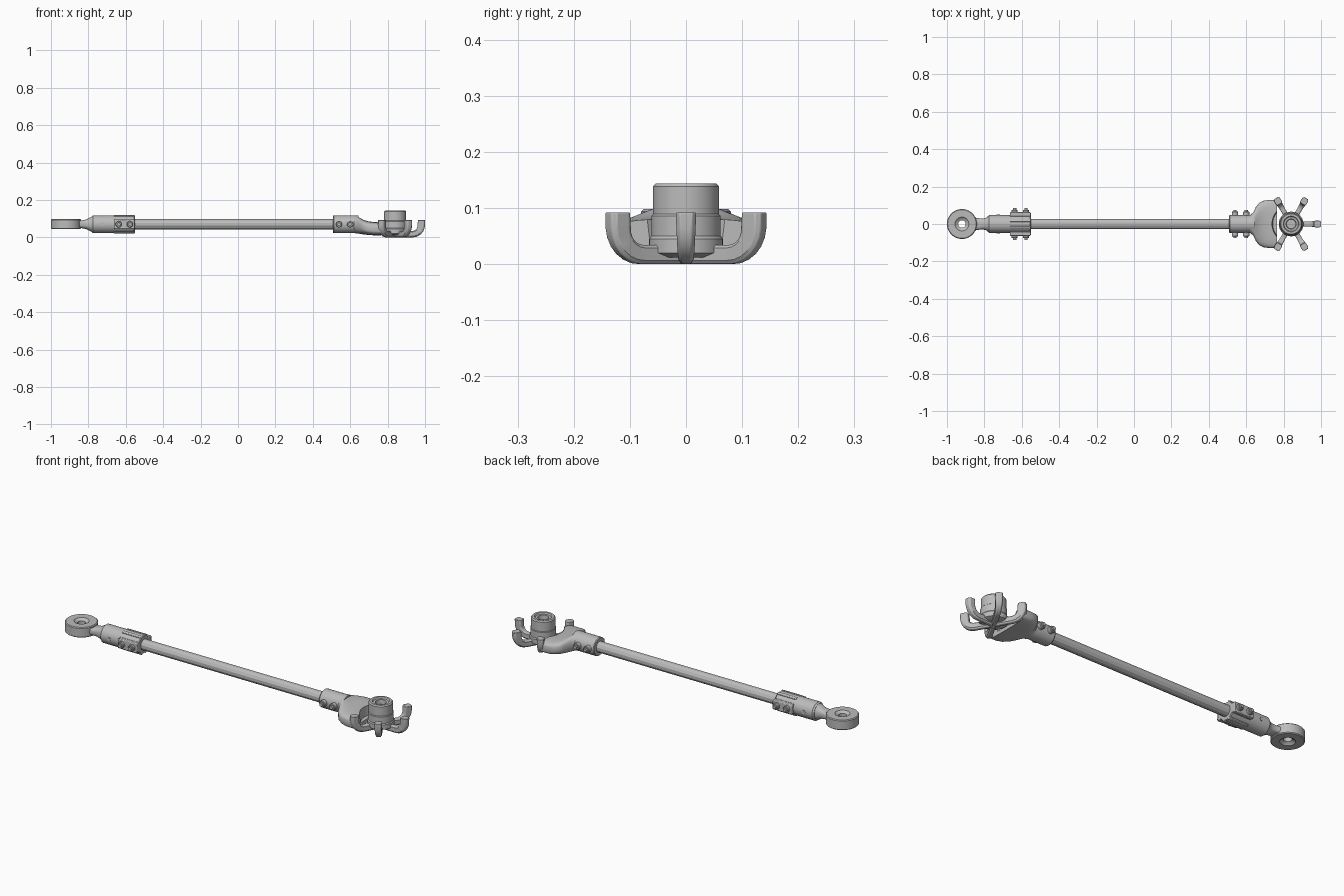
import bpy, bmesh, math
from mathutils import Matrix, Vector

cube = bpy.data.objects.get("Cube")
if cube:
    bpy.data.objects.remove(cube, do_unlink=True)

steel = bpy.data.materials.new("plain_grey")
steel.use_nodes = True
GREY = (0.5, 0.5, 0.5, 1)
steel.diffuse_color = GREY
steel.node_tree.nodes["Principled BSDF"].inputs["Base Color"].default_value = GREY

AXIS = 0.07    # height of the rod axis
HUB = 0.84     # x of the claw hub
ALONG_X = Matrix.Rotation(math.pi / 2, 4, 'Y')


def finish(name, bm, matrix=Matrix(), bevel=0, smooth=True):
    bmesh.ops.recalc_face_normals(bm, faces=bm.faces)
    bm.transform(matrix)
    mesh = bpy.data.meshes.new(name)
    bm.to_mesh(mesh)
    bm.free()
    mesh.materials.append(steel)
    ob = bpy.data.objects.new(name, mesh)
    bpy.context.collection.objects.link(ob)
    bpy.ops.object.select_all(action='DESELECT')
    ob.select_set(True)
    bpy.context.view_layer.objects.active = ob
    if bevel:
        mod = ob.modifiers.new("bevel", 'BEVEL')
        mod.width, mod.segments, mod.limit_method = bevel, 2, 'ANGLE'
        mod.angle_limit = math.radians(40)
    if smooth:
        bpy.ops.object.shade_smooth_by_angle(angle=math.radians(35))
    return ob


def loft(bm, rings, closed=False):
    rings = [[bm.verts.new(p) for p in ring] for ring in rings]
    pairs = list(zip(rings, rings[1:]))
    if closed:
        pairs.append((rings[-1], rings[0]))
    for a, b in pairs:
        for i in range(len(a)):
            j = (i + 1) % len(a)
            bm.faces.new((a[i], a[j], b[j], b[i]))
    if not closed:
        bm.faces.new(rings[0])
        bm.faces.new(rings[-1])


def lathe(name, profile, matrix, sides=40, closed=False, smooth=True):
    """Turn (radius, height) points about z."""
    bm = bmesh.new()
    turn = [2 * math.pi * (i + 0.5) / sides for i in range(sides)]
    loft(bm, [[(r * math.cos(a), r * math.sin(a), z) for a in turn]
              for r, z in profile], closed)
    return finish(name, bm, matrix, smooth=smooth)


def box(name, size, matrix, bevel=0.004):
    bm = bmesh.new()
    bmesh.ops.create_cube(bm, size=1)
    bm.transform(Matrix.Diagonal((*size, 1)))
    return finish(name, bm, matrix, bevel)


def tube_section(x, half_w, low, high, power=2.0, sides=40):
    """Rounded cross-section facing along x."""
    ring = []
    for i in range(sides):
        a = 2 * math.pi * i / sides
        c, s = math.cos(a), math.sin(a)
        ring.append((x, math.copysign(abs(c) ** (2 / power), c) * half_w,
                     (low + high) / 2 + math.copysign(abs(s) ** (2 / power), s)
                     * (high - low) / 2))
    return ring


def on_axis(x):
    return Matrix.Translation((x, 0, AXIS))


def bolts(name, xs, base, tip):
    # hex heads with a round shank end on both sides
    for x in xs:
        for side in (-1, 1):
            m = on_axis(x) @ Matrix.Rotation(-side * math.pi / 2, 4, 'X')
            lathe(name, [(0.017, base), (0.017, tip - 0.012), (0.014, tip - 0.009),
                         (0.009, tip - 0.009), (0.009, tip)], m, sides=12)


# Long rod
lathe("rod", [(0.029, -0.62), (0.029, 0.56)], on_axis(0) @ ALONG_X, 12, smooth=False)

# Eye end with recessed bore
lathe("eye_ring", [(0.02, 0.056), (0.034, 0.048), (0.037, 0.044), (0.076, 0.044),
                   (0.08, 0.048), (0.08, 0.094), (0.076, 0.098), (0.037, 0.098),
                   (0.034, 0.094), (0.02, 0.088)],
      Matrix.Translation((-0.92, 0, 0)), 48, closed=True)

bm = bmesh.new()
loft(bm, [tube_section(x, w, AXIS - h, AXIS + h, p) for x, w, h, p in (
    (-0.865, 0.04, 0.02, 4), (-0.84, 0.032, 0.02, 3), (-0.81, 0.029, 0.026, 2.5),
    (-0.79, 0.034, 0.037, 2.2), (-0.772, 0.045, 0.046, 2))])
finish("eye_neck", bm)

# Sockets that hold the rod
lathe("eye_socket", [(0.042, -0.782), (0.048, -0.774), (0.048, -0.556),
                     (0.045, -0.552), (0.03, -0.552)], on_axis(0) @ ALONG_X)
lathe("claw_socket", [(0.03, 0.508), (0.045, 0.508), (0.048, 0.512),
                      (0.048, 0.645)], on_axis(0) @ ALONG_X)
for side in (-1, 1):
    lathe("socket_pin", [(0.01, 0.03), (0.01, 0.05)],
          on_axis(-0.725) @ Matrix.Rotation(side * math.pi / 2, 4, 'X'), 16)

# Clamp: ribs along the socket, side flanges and bolts
for i in range(8):
    turn = Matrix.Rotation(math.pi * (i + 0.5) / 4, 4, 'X')
    box("clamp_rib", (0.112, 0.016, 0.016),
        on_axis(-0.608) @ turn @ Matrix.Translation((0, 0, 0.044)), 0.003)
for side in (-1, 1):
    box("clamp_flange", (0.112, 0.024, 0.05),
        on_axis(-0.608) @ Matrix.Translation((0, side * 0.051, 0)))
bolts("clamp_bolt", (-0.638, -0.578), 0.05, 0.085)
bolts("socket_bolt", (0.54, 0.6), 0.035, 0.076)

# Yoke spreading from the socket, hollowed around the hub
bm = bmesh.new()
loft(bm, [tube_section(*s) for s in (
    (0.62, 0.047, 0.023, 0.117, 2), (0.638, 0.062, 0.021, 0.114, 2.2),
    (0.652, 0.092, 0.019, 0.104, 2.6), (0.67, 0.114, 0.016, 0.094, 3),
    (0.695, 0.125, 0.013, 0.086, 3.5), (0.725, 0.129, 0.011, 0.082, 4),
    (0.765, 0.129, 0.011, 0.08, 4))])
yoke = finish("yoke", bm)
cutter = lathe("yoke_cutter", [(0.098, 0.03), (0.112, 0.2)],
               Matrix.Translation((HUB, 0, 0)), 48)
cutter.hide_render = True
cutter.hide_set(True)
cutter.display_type = 'WIRE'
cut = yoke.modifiers.new("hollow", 'BOOLEAN')
cut.operation, cut.object, cut.solver = 'DIFFERENCE', cutter, 'EXACT'
bpy.context.view_layer.objects.active = yoke
yoke.select_set(True)
bpy.ops.object.modifier_apply(modifier=cut.name)
bpy.data.objects.remove(cutter, do_unlink=True)
bpy.ops.object.shade_smooth_by_angle(angle=math.radians(35))

# Hub with stepped bore
lathe("hub", [(0.045, 0.012), (0.066, 0.02), (0.066, 0.045), (0.062, 0.05),
              (0.062, 0.086), (0.059, 0.089), (0.059, 0.138), (0.054, 0.144),
              (0.042, 0.144), (0.038, 0.137), (0.027, 0.137), (0.025, 0.115),
              (0.01, 0.115)], Matrix.Translation((HUB, 0, 0)), 48)

# Five claw arms, each bending outward then up
ARM = [(0.0, 0.017, 0.012, 0.017), (0.075, 0.017, 0.013, 0.017)]
for k in range(7):
    a = math.pi / 2 * k / 6
    ARM.append((0.092 + 0.048 * math.sin(a), 0.065 - 0.048 * math.cos(a),
                0.013 + k * 0.0007, 0.017 + 0.003 * k / 6))
ARM.append((0.141, 0.092, 0.018, 0.019))
for degrees in (0, 60, -60, 120, -120):
    bm = bmesh.new()
    rings = []
    for i, (r, z, half_w, half_t) in enumerate(ARM):
        before, after = ARM[max(i - 1, 0)], ARM[min(i + 1, len(ARM) - 1)]
        d = Vector((after[0] - before[0], after[1] - before[1])).normalized()
        if i == len(ARM) - 1:
            d = Vector((0, 1))
        rings.append([(r - d.y * t * half_t, w * half_w, z + d.x * t * half_t)
                      for w, t in ((-1, -0.6), (-0.6, -1), (0.6, -1), (1, -0.6),
                                   (1, 0.7), (0.7, 1), (-0.7, 1), (-1, 0.7))])
    loft(bm, rings)
    finish("claw_arm", bm, Matrix.Translation((HUB, 0, 0))
           @ Matrix.Rotation(math.radians(degrees), 4, 'Z'), 0.002)
